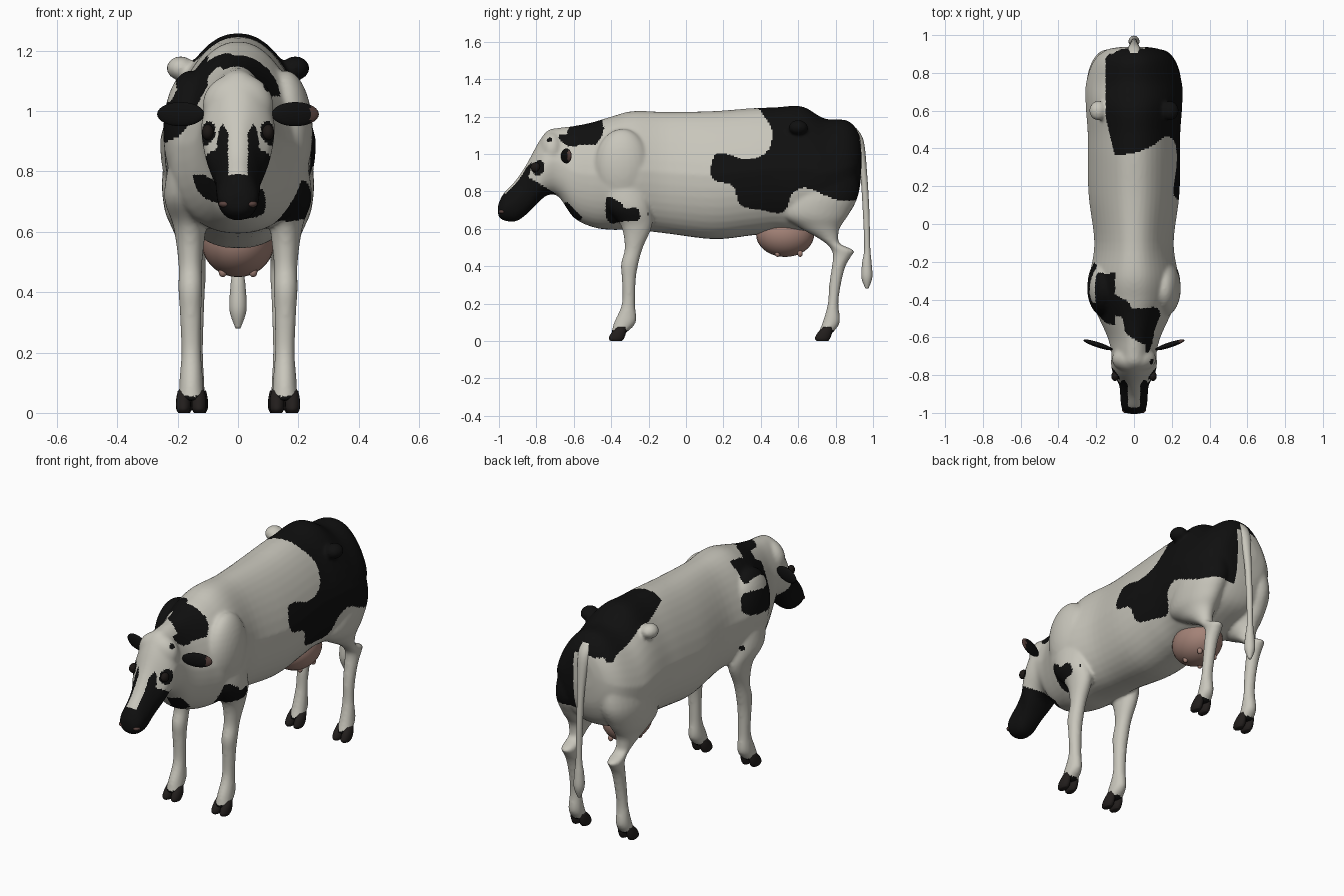
import bpy, bmesh, math
from mathutils import Matrix, Vector

if "Cube" in bpy.data.objects:
    bpy.data.objects.remove(bpy.data.objects["Cube"], do_unlink=True)


def material(name, colour):
    mat = bpy.data.materials.new(name)
    mat.use_nodes = True
    mat.diffuse_color = (*colour, 1)
    mat.node_tree.nodes["Principled BSDF"].inputs["Base Color"].default_value = (*colour, 1)
    return mat


WHITE = material("cream white hair", (.58, .565, .5))
BLACK = material("black hair", (.005, .005, .005))
PINK = material("udder pink", (.37, .225, .185))
BROWN = material("dark brown skin", (.1, .055, .048))
HORN = material("hoof grey", (.016, .013, .012))
EYE = material("eye brown", (.012, .009, .008))


def catmull(a, b, c, d, t):
    return tuple(.5 * (2 * q + (r - p) * t + (2 * p - 5 * q + 4 * r - s) * t * t
                       + (3 * q - p - 3 * r + s) * t ** 3)
                 for p, q, r, s in zip(a, b, c, d))


def power(value, exponent):
    return math.copysign(abs(value) ** exponent, value)


def loft(bm, axis, stations, side=1, taper=0, exponent=1, steps=5, sides=28):
    """Smooth tube; a station is (place on axis, low, high, half width, x centre)."""
    stations = [s if len(s) == 5 else (*s, 0) for s in stations]
    padded = [stations[0]] + stations + [stations[-1]]
    rows = [catmull(*padded[i:i + 4], k / steps)
            for i in range(len(stations) - 1) for k in range(steps)]
    rows.append(stations[-1])
    rings = []
    for place, low, high, half, centre in rows:
        ring = []
        for k in range(sides):
            angle = math.tau * k / sides
            t = power(math.sin(angle), exponent)
            x = centre + half * power(math.cos(angle), exponent) * (1 - taper * max(t, 0))
            other = (low + high) / 2 + t * (high - low) / 2
            spot = (x * side, place, other) if axis == "y" else (x * side, other, place)
            ring.append(bm.verts.new(spot))
        rings.append(ring)
    for lower, upper in zip(rings, rings[1:]):
        for k in range(sides):
            n = (k + 1) % sides
            bm.faces.new((lower[k], lower[n], upper[n], upper[k]))
    bm.faces.new(rings[0])
    bm.faces.new(rings[-1])


def ball(bm, centre, radii, turn=0):
    matrix = (Matrix.Translation(centre) @ Matrix.Rotation(turn, 4, "Z")
              @ Matrix.Diagonal((*radii, 1)))
    bmesh.ops.create_uvsphere(bm, u_segments=28, v_segments=18, radius=1, matrix=matrix)


def finish(name, bm, *mats):
    bmesh.ops.recalc_face_normals(bm, faces=bm.faces)
    mesh = bpy.data.meshes.new(name)
    bm.to_mesh(mesh)
    bm.free()
    for mat in mats:
        mesh.materials.append(mat)
    mesh.shade_smooth()
    obj = bpy.data.objects.new(name, mesh)
    bpy.context.collection.objects.link(obj)
    return obj


# Trunk, neck and head in one loft from muzzle to rump
TRUNK = [
    (-1.005, .67, .73, .035), (-.975, .645, .79, .066), (-.91, .64, .86, .073),
    (-.85, .68, .95, .08), (-.79, .74, 1.06, .112), (-.74, .78, 1.125, .122),
    (-.68, .77, 1.14, .12), (-.6, .66, 1.15, .14), (-.5, .61, 1.17, .185),
    (-.4, .595, 1.2, .23), (-.28, .595, 1.23, .235), (-.1, .575, 1.225, .21),
    (.15, .545, 1.23, .24), (.35, .565, 1.245, .245), (.48, .58, 1.25, .245),
    (.62, .575, 1.255, .255), (.74, .61, 1.19, .255), (.86, .67, 1.18, .215),
    (.92, .78, 1.12, .15), (.937, .9, 1.05, .07)]
FRONT_LEG = [
    (.88, -.48, -.2, .08, .14), (.72, -.43, -.19, .075, .17), (.62, -.35, -.18, .055, .16),
    (.5, -.328, -.23, .04, .158), (.41, -.348, -.255, .04, .158),
    (.33, -.343, -.268, .036, .157), (.2, -.343, -.272, .033, .155),
    (.1, -.385, -.268, .04, .155), (.04, -.4, -.325, .042, .155)]
HIND_LEG = [
    (.98, .62, .9, .08, .13), (.8, .54, .925, .11, .14), (.68, .51, .872, .095, .15),
    (.61, .6, .825, .068, .15), (.56, .69, .815, .047, .15), (.52, .75, .825, .04, .147),
    (.485, .778, .898, .04, .146), (.455, .785, .885, .038, .145), (.4, .78, .853, .036, .145),
    (.3, .765, .828, .032, .145), (.2, .758, .815, .032, .148),
    (.1, .73, .823, .039, .15), (.04, .705, .78, .041, .15)]

bm = bmesh.new()
loft(bm, "y", TRUNK, taper=.3, exponent=.88, sides=40)
ball(bm, (0, -.715, 1.02), (.118, .075, .105))                # forehead
for side in (1, -1):
    loft(bm, "z", FRONT_LEG, side)
    loft(bm, "z", HIND_LEG, side)
    ball(bm, (.158 * side, -.34, .93), (.09, .15, .205))      # shoulder blade
    ball(bm, (.19 * side, .6, 1.142), (.047, .052, .04))      # hip bone
body = finish("body", bm, WHITE)

# Fuse the overlapping volumes into one skin
remesh = body.modifiers.new("fuse", "REMESH")
remesh.mode = "VOXEL"
remesh.voxel_size = .009
soften = body.modifiers.new("soften", "SMOOTH")
soften.factor = .5
soften.iterations = 8
graph = bpy.context.evaluated_depsgraph_get()
fused = bpy.data.meshes.new_from_object(body.evaluated_get(graph))
body.modifiers.clear()
body.data = fused
fused.materials.clear()
fused.materials.append(WHITE)
fused.materials.append(BLACK)
fused.shade_smooth()


def rounded(points, steps=4):
    """Closed outline with softened corners."""
    n = len(points)
    return [catmull(*(points[(i + j) % n] for j in range(-1, 3)), k / steps)
            for i in range(n) for k in range(steps)]


# Hair patches: outlines in (y, z) on the flanks and (x, y) on the back
RUMP = rounded([(.37, 1.32), (.4, 1.23), (.46, 1.13), (.445, 1.03), (.38, .98), (.3, .975),
                (.22, 1.0), (.15, .99), (.14, .87), (.25, .83), (.29, .73), (.4, .7),
                (.52, .69), (.57, .79), (.64, .82), (.72, .79), (.82, .752), (.92, .755),
                (1, .76), (1, 1.32)])
BRISKET = rounded([(-.42, .77), (-.35, .74), (-.33, .71), (-.26, .71), (-.25, .65),
                   (-.34, .64), (-.4, .63), (-.43, .68)])
THROAT = rounded([(-.65, .74), (-.57, .7), (-.56, .65), (-.64, .64)])
NECK_SIDE = rounded([(-.68, 1.09), (-.64, 1.2), (-.46, 1.25), (-.46, 1.12), (-.6, 1.04)])
MUZZLE = [(-1.1, .5), (-1.1, .9), (-.87, .89), (-.78, .84), (-.7, .79), (-.75, .65), (-.9, .5)]
SHOULDER = rounded([(-.47, 1.3), (-.53, 1.1), (-.51, .96), (-.42, .9), (-.22, .93),
                    (-.24, 1.04), (-.4, 1.03), (-.4, 1.1), (-.27, 1.13), (-.27, 1.3)])
NECK_TOP = rounded([(-.2, -.27), (-.13, -.28), (-.1, -.37), (-.03, -.41), (0, -.45),
                    (.13, -.45), (.13, -.6), (.07, -.64), (-.04, -.58), (-.07, -.49),
                    (-.19, -.47)])
CHEST = rounded([(-.15, .79), (-.08, .77), (-.06, .7), (-.12, .72)])
SPOTS = [((.115, -.8, .93), .044), ((-.115, -.8, .93), .044), ((.1, -.73, 1.08), .018),
         ((.22, -.19, .68), .02), ((-.22, -.2, .74), .022)]


def inside(a, b, outline):
    hit = False
    for (p, q), (r, s) in zip(outline, outline[1:] + outline[:1]):
        if (q > b) != (s > b) and a < p + (b - q) * (r - p) / (s - q):
            hit = not hit
    return hit


def is_black(c, n):
    x, y, z = c
    if z < .055 or any((c - Vector(spot)).length < size for spot, size in SPOTS):
        return True
    if y < -.7 and z < 1:                                    # face
        if abs(x) < .034 and z > .79 and n.z > .1:
            return False
        if z > .78 and n.y < -.3 and ((abs(x) - .05) / .022) ** 2 + ((z - .84) / .115) ** 2 < 1:
            return True
        return inside(y, z, MUZZLE)
    if y > .1:                                               # rump
        if y > .9 and z < 1.08:
            return x > .06 and inside(y, z, RUMP)
        if x > 0:
            return inside(y, z, RUMP)
        return x > -.1 - .05 * min(1, (y - .36) * 5) and z > 1.06 and y > .375 + x * .15
    if z > 1.05 and inside(x, y, NECK_TOP):
        return True
    if x > 0:
        return (x < .09 and inside(y, z, THROAT)
                or x > .06 and (inside(y, z, BRISKET) or inside(y, z, NECK_SIDE)))
    if x < -.1 and inside(y, z, SHOULDER):
        return True
    return y < -.4 and inside(x, z, CHEST)


for face in fused.polygons:
    face.material_index = int(is_black(face.center, face.normal))

# Tail with tuft
bm = bmesh.new()
loft(bm, "z", [(1.14, .86, .91, .035), (1.07, .895, .95, .034), (.9, .93, .968, .021),
               (.7, .945, .98, .017), (.5, .953, .985, .017), (.42, .942, .992, .025),
               (.34, .938, .996, .028), (.28, .96, .975, .008)])
finish("tail", bm, WHITE)

# Udder with four teats
bm = bmesh.new()
ball(bm, (0, .53, .57), (.122, .155, .12))
for x in (-.05, .05):
    for y in (.49, .61):
        ball(bm, (x, y, .468), (.014, .014, .018))
finish("udder", bm, PINK)

# Cloven hooves, eyes, ears and nostrils
for side, label in ((1, "left"), (-1, "right")):
    for place, toe_y, middle in (("front", -.413, .155), ("hind", .689, .15)):
        bm = bmesh.new()
        for offset in (-.026, .026):
            x = middle + offset
            loft(bm, "z", [(0, toe_y + .01, toe_y + .07, .017, x),
                           (.015, toe_y, toe_y + .082, .024, x),
                           (.045, toe_y + .015, toe_y + .092, .024, x),
                           (.075, toe_y + .045, toe_y + .095, .018, x)], side, sides=16)
        finish(f"{place}_{label}_hoof", bm, HORN)

    bm = bmesh.new()
    ball(bm, (.1 * side, -.805, .93), (.02, .026, .026))
    finish(f"{label}_eye", bm, EYE)

    bm = bmesh.new()
    ball(bm, (.19 * side, -.64, .99), (.082, .014, .04), math.radians(18) * side)
    ear = finish(f"{label}_ear", bm, BLACK, BROWN)
    for face in ear.data.polygons:
        face.material_index = int(face.center.x > .24)

    bm = bmesh.new()
    ball(bm, (.042 * side, -.982, .692), (.022, .02, .012))
    finish(f"{label}_nostril", bm, BROWN)
